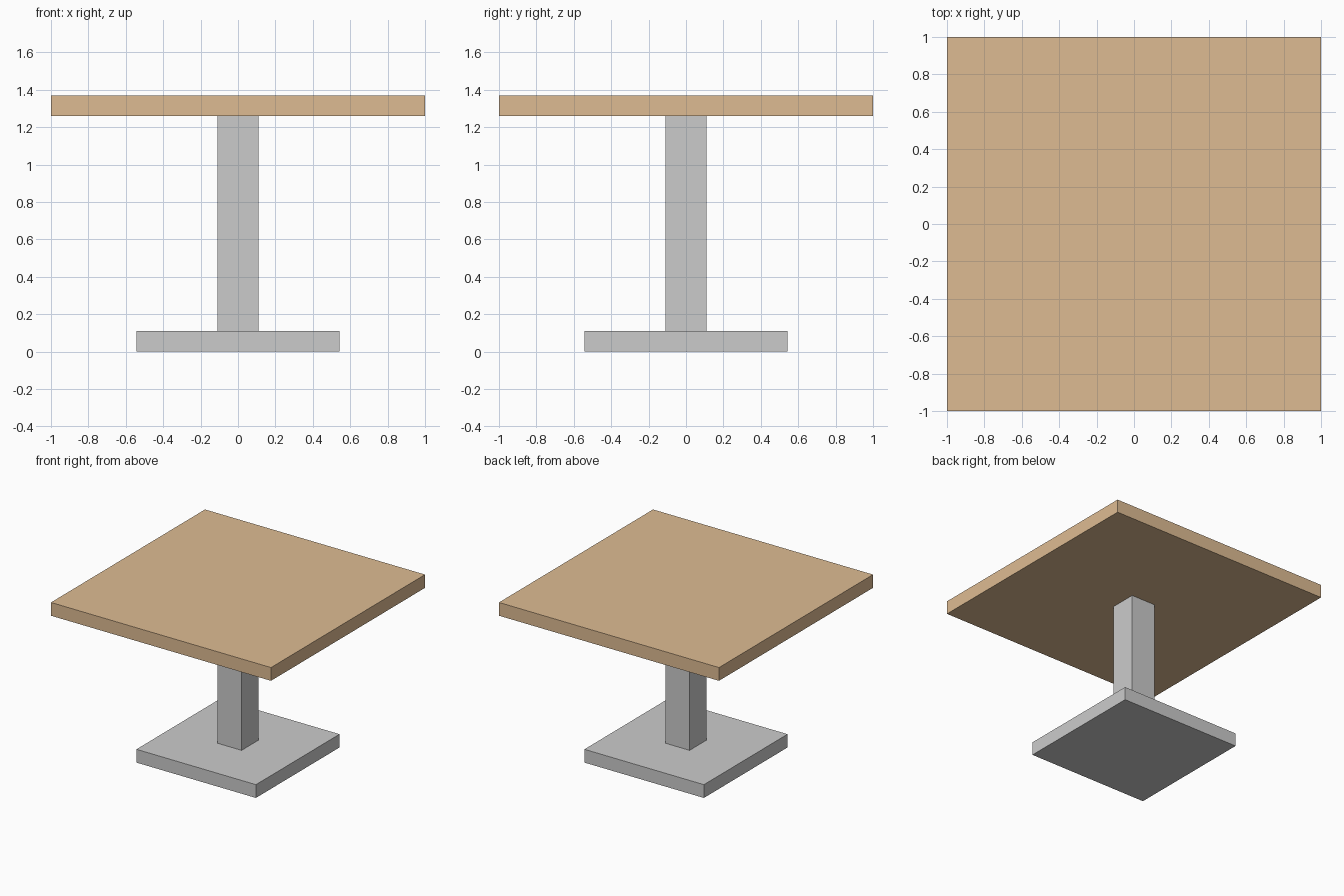
import bpy

if "Cube" in bpy.data.objects:
    bpy.data.objects.remove(bpy.data.objects["Cube"])


def box(name, half_width, z_min, z_max):
    """Square slab centred on the z axis."""
    bpy.ops.mesh.primitive_cube_add(size=1, location=(0, 0, (z_min + z_max) / 2))
    obj = bpy.context.object
    obj.name = name
    obj.scale = (2 * half_width, 2 * half_width, z_max - z_min)
    bpy.ops.object.transform_apply(location=False, rotation=False, scale=True)
    return obj


SLAB = 0.109       # thickness of base plate and table top
UNDERSIDE = 1.259  # height of the table top's underside

# Metal pedestal
box("base_plate", 0.543, 0, SLAB)
box("column", 0.109, SLAB, UNDERSIDE)

# Wooden top
top = box("table_top", 1.0, UNDERSIDE, UNDERSIDE + SLAB)
wood = bpy.data.materials.new("wood")
wood.diffuse_color = (0.73, 0.50, 0.29, 1)
wood.use_nodes = True
wood.node_tree.nodes["Principled BSDF"].inputs["Base Color"].default_value = wood.diffuse_color
top.data.materials.append(wood)
